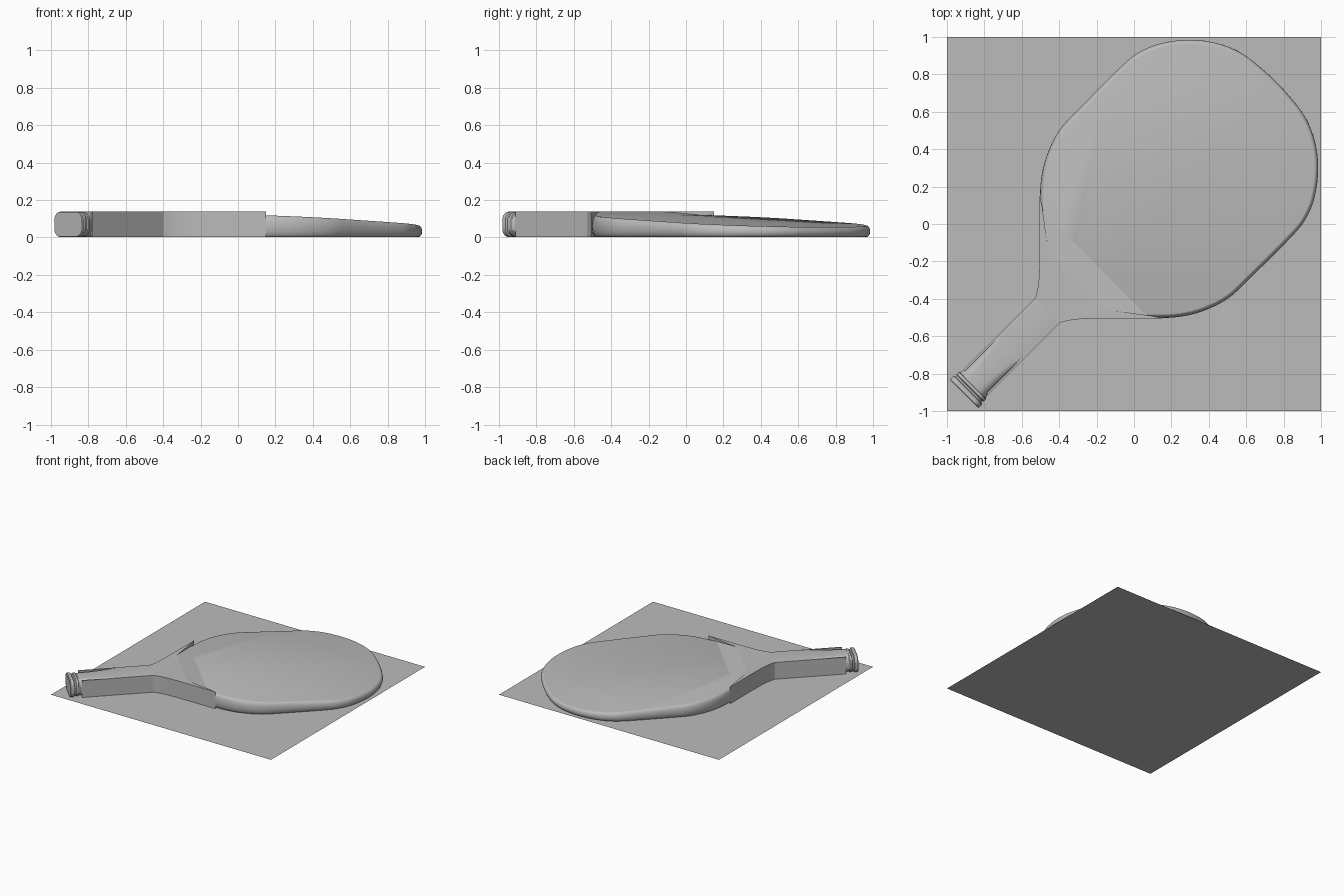
import bpy, bmesh, math
from mathutils import Vector

if "Cube" in bpy.data.objects:
    bpy.data.objects.remove(bpy.data.objects["Cube"])

grey = bpy.data.materials.new("plain grey")
grey.diffuse_color = (0.5, 0.5, 0.5, 1)
grey.use_nodes = True
grey.node_tree.nodes["Principled BSDF"].inputs["Base Color"].default_value = grey.diffuse_color
R2 = math.sqrt(0.5)
TOP, BASE = 0.14, 0.002


def make(name, verts, faces, smooth=30):
    bm = bmesh.new()
    vs = [bm.verts.new(v) for v in verts]
    for f in faces:
        bm.faces.new([vs[i] for i in f])
    bmesh.ops.recalc_face_normals(bm, faces=bm.faces)
    me = bpy.data.meshes.new(name)
    bm.to_mesh(me)
    bm.free()
    me.materials.append(grey)
    ob = bpy.data.objects.new(name, me)
    bpy.context.collection.objects.link(ob)
    bpy.ops.object.select_all(action='DESELECT')
    ob.select_set(True)
    bpy.context.view_layer.objects.active = ob
    if smooth:
        bpy.ops.object.shade_smooth_by_angle(angle=math.radians(smooth))
    return ob


def rings(name, loops, smooth=30):
    """Skin closed loops of equal length and cap both ends."""
    n = len(loops[0])
    verts = [p for l in loops for p in l]
    faces = [(k*n + i, k*n + (i+1) % n, (k+1)*n + (i+1) % n, (k+1)*n + i)
             for k in range(len(loops)-1) for i in range(n)]
    faces += [tuple(range(n)), tuple(range((len(loops)-1)*n, len(loops)*n))]
    return make(name, verts, faces, smooth)


def prism(name, pts, z0, z1):
    return rings(name, [[(x, y, z) for x, y in pts] for z in (z0, z1)])


def diag(u, v, z):
    """u runs along the racket, v across it."""
    return ((u - v) * R2, (u + v) * R2, z)


def spline(pts, steps=5):
    out = []
    for i in range(len(pts)-1):
        a, b, c, d = [Vector(pts[min(max(j, 0), len(pts)-1)]) for j in (i-1, i, i+1, i+2)]
        for s in range(steps):
            t = s / steps
            out.append(0.5*(2*b + (c-a)*t + (2*a-5*b+4*c-d)*t*t + (3*b-a-3*c+d)*t**3))
    return out + [Vector(pts[-1])]


def mirrored(pts):
    """Mirror a path across the racket's long axis."""
    return [tuple(p) for p in pts] + [(p[1], p[0]) for p in reversed(pts)]


# Ground sheet
make("ground_sheet", [(-1, -1, 0), (1, -1, 0), (1, 1, 0), (-1, 1, 0)], [(0, 1, 2, 3)], 0)

# Head: tapering plate with a rounded rim
half = spline([(-.53, -.40), (-.513, -.33), (-.505, -.2), (-.503, .12), (-.495, .25),
               (-.465, .37), (-.40, .50), (-.3, .61), (-.06, .85), (.04, .925), (.15, .967),
               (.3, .985), (.45, .965), (.58, .91), (.69, .825), (.755, .765)])
outline = [Vector(p) for p in mirrored(half)]
n = len(outline)
normals = []
for i in range(n):
    t = (outline[(i+1) % n] - outline[i-1]).normalized()
    normals.append(Vector((t.y, -t.x)))
loops = []
for k in range(13):
    a = -math.pi/2 + math.pi * k / 12
    loop = []
    for p, nr in zip(outline, normals):
        q = p + nr * 0.022 * (1 - math.cos(a))
        h = 0.138 - 0.0485 * ((q.x + q.y) * R2 + 0.64)
        loop.append((q.x, q.y, BASE + (h - BASE) * (0.5 + 0.5 * math.sin(a))))
    loops.append(loop)
rings("head", loops, 35)

# Throat: flat block whose prongs run along the head's sides
throat = spline([(-.53, -.40), (-.513, -.33), (-.505, -.2), (-.504, .15)])
throat += [(-.492, .10), (-.478, 0), (-.46, -.14)]
prism("throat", mirrored(throat), BASE, TOP)

# Ramp easing the throat down to the head's face
make("throat_ramp", [(-.46, -.14, TOP), (-.14, -.46, TOP), (.08, -.488, .12), (-.488, .08, .12)],
     [(0, 1, 2, 3)], 0)


def section(u, hw, r, z0=BASE, z1=TOP):
    """Rounded rectangle across the handle."""
    loop = []
    for c, (sv, sz) in enumerate([(1, 1), (-1, 1), (-1, -1), (1, -1)]):
        for k in range(6):
            a = math.pi/2 * (c + k/5)
            cz = z1 - r if sz > 0 else z0 + r
            loop.append(diag(u, sv*(hw - r) + r*math.cos(a), cz + r*math.sin(a)))
    return loop


# Grip: rounded at the butt, becoming square toward the throat
rings("grip", [section(*s) for s in [
    (-1.22, .092, .055), (-1.12, .092, .05), (-1.02, .092, .036), (-.92, .092, .014),
    (-.84, .092, .004), (-.64, .092, .004)]], 40)

# Side walls of the handle
for side, name in ((1, "left"), (-1, "right")):
    pts = [diag(u, side*v, 0)[:2] for u, v in
           ((-1.195, .093), (-.655, .093), (-.655, .083), (-1.195, .083))]
    prism(name + "_handle_wall", pts, BASE, TOP)

# Butt cap with grooves
rings("butt_cap", [section(u, w, r, .07 - h, .07 + h) for u, w, r, h in [
    (-1.285, .104, .04, .064), (-1.28, .108, .045, .068), (-1.257, .108, .045, .068),
    (-1.252, .098, .04, .06), (-1.242, .098, .04, .06), (-1.238, .103, .045, .066),
    (-1.222, .102, .045, .066), (-1.218, .097, .045, .062), (-1.195, .09, .045, .06)]], 35)
